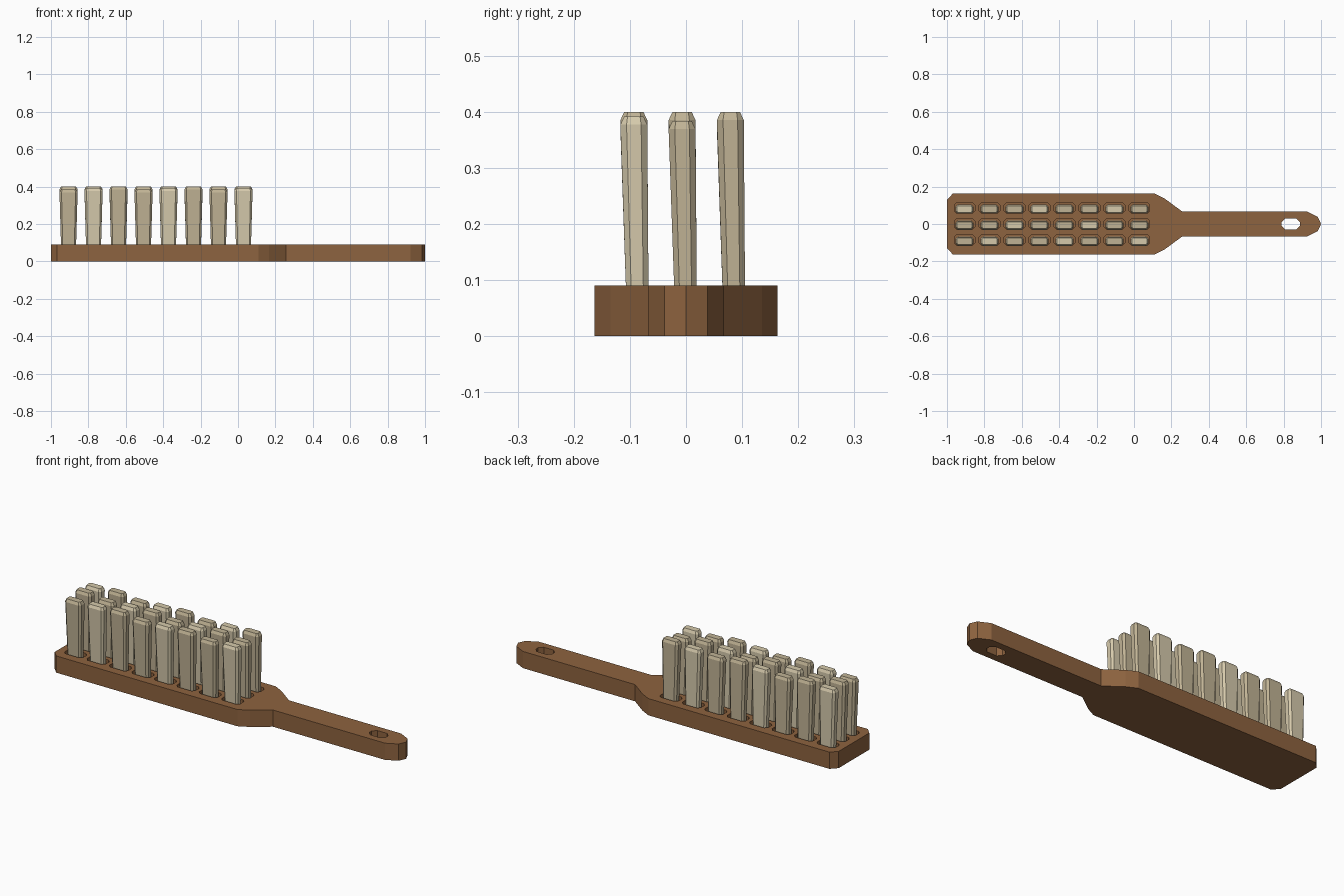
import bpy, bmesh

if "Cube" in bpy.data.objects:
    bpy.data.objects.remove(bpy.data.objects["Cube"])

def material(name, rgb):
    m = bpy.data.materials.new(name)
    m.diffuse_color = (*rgb, 1)
    m.use_nodes = True
    m.node_tree.nodes["Principled BSDF"].inputs["Base Color"].default_value = m.diffuse_color
    return m

WOOD = material("wood", (0.27, 0.125, 0.05))
TUFT_DARK = material("bristle_dark", (0.53, 0.45, 0.30))
TUFT_LIGHT = material("bristle_light", (0.67, 0.59, 0.41))

def octagon(cx, cy, w, d, c, z):
    """Rectangle w x d with corners cut by c, at height z."""
    a, b = w / 2, d / 2
    pts = [(a, -b + c), (a, b - c), (a - c, b), (-a + c, b),
           (-a, b - c), (-a, -b + c), (-a + c, -b), (a - c, -b)]
    return [(cx + x, cy + y, z) for x, y in pts]

def loft(bm, rings):
    """Closed solid through a stack of rings, listed bottom to top."""
    loops = [[bm.verts.new(p) for p in r] for r in rings]
    n = len(loops[0])
    for lo, hi in zip(loops, loops[1:]):
        for i in range(n):
            j = (i + 1) % n
            bm.faces.new((lo[i], lo[j], hi[j], hi[i]))
    bm.faces.new(loops[0][::-1])
    bm.faces.new(loops[-1])

def make_object(name, bm, mat=None):
    bmesh.ops.recalc_face_normals(bm, faces=bm.faces)
    me = bpy.data.meshes.new(name)
    bm.to_mesh(me)
    bm.free()
    ob = bpy.data.objects.new(name, me)
    bpy.context.collection.objects.link(ob)
    if mat:
        me.materials.append(mat)
    return ob

THICK, FLOOR = 0.09, 0.045
grid = [(i, j, -0.906 + 0.1336 * i, -0.086 + 0.086 * j)
        for j in range(3) for i in range(8)]

# Wooden back and handle: half outline mirrored across y
half = [(-1, 0.13), (-0.968, 0.163), (0.11, 0.163), (0.165, 0.135),
        (0.256, 0.068), (0.923, 0.068), (0.983, 0.038), (1, 0)]
outline = half + [(x, -y) for x, y in half[-2::-1]]
bm = bmesh.new()
loft(bm, [[(x, y, z) for x, y in outline[::-1]] for z in (0, THICK)])
back = make_object("brush_back", bm, WOOD)

# Cutters: hanging hole and bristle sockets
bm = bmesh.new()
loft(bm, [octagon(0.838, 0, 0.098, 0.06, 0.02, z) for z in (-0.05, 0.15)])
for i, j, x, y in grid:
    loft(bm, [octagon(x, y, 0.11, 0.06, 0.014, z) for z in (FLOOR, 0.15)])
cutter = make_object("socket_cutter", bm)
cutter.hide_render = True

cut = back.modifiers.new("sockets", "BOOLEAN")
cut.operation = "DIFFERENCE"
cut.solver = "EXACT"
cut.object = cutter
bpy.context.view_layer.objects.active = back
bpy.ops.object.modifier_apply(modifier=cut.name)
bpy.data.objects.remove(cutter)

# Bristle tufts: flared, leaning blocks in three repeating heights
HEIGHTS = (0.384, 0.392, 0.40)
for i, j, x, y in grid:
    kind = (i + 2 * j) % 3
    top = HEIGHTS[kind]
    bm = bmesh.new()
    loft(bm, [octagon(x, y, 0.078, 0.039, 0.009, FLOOR - 0.003),
              octagon(x, y - 0.007, 0.097, 0.048, 0.011, top - 0.015),
              octagon(x, y - 0.007, 0.081, 0.034, 0.006, top)])
    make_object(f"bristle_tuft_{j}_{i}", bm,
                TUFT_LIGHT if kind == 1 else TUFT_DARK)
